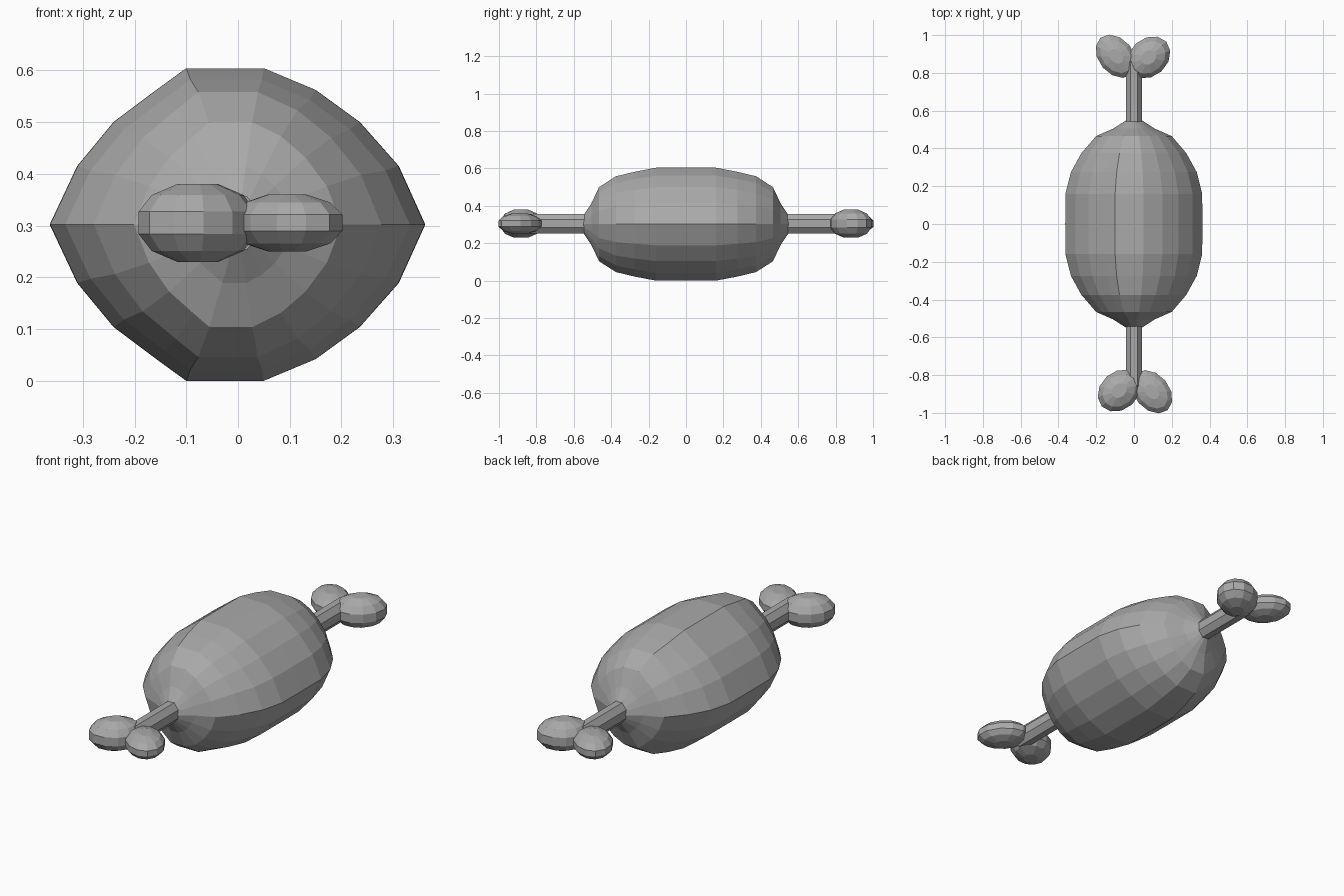
import bpy, bmesh, math
from mathutils import Matrix

if "Cube" in bpy.data.objects:
    bpy.data.objects.remove(bpy.data.objects["Cube"])

ZC = 0.302  # height of the long axis

grey = bpy.data.materials.new("plain grey")
grey.diffuse_color = (0.4, 0.4, 0.4, 1)
grey.use_nodes = True
grey.node_tree.nodes["Principled BSDF"].inputs["Base Color"].default_value = grey.diffuse_color


def loft(name, rings):
    """Skin a list of closed rings and cap both ends."""
    bm = bmesh.new()
    rows = [[bm.verts.new(p) for p in ring] for ring in rings]
    n = len(rows[0])
    for a, b in zip(rows, rows[1:]):
        for i in range(n):
            j = (i + 1) % n
            bm.faces.new((a[i], a[j], b[j], b[i]))
    bm.faces.new(rows[0])
    bm.faces.new(rows[-1])
    bmesh.ops.recalc_face_normals(bm, faces=bm.faces)
    mesh = bpy.data.meshes.new(name)
    bm.to_mesh(mesh)
    bm.free()
    mesh.materials.append(grey)
    obj = bpy.data.objects.new(name, mesh)
    bpy.context.collection.objects.link(obj)
    return obj


# Meat: rounded-diamond section, upper half mirrored below the axis
upper = [(.361, 0), (.31, .113), (.235, .198), (.15, .26), (.05, .302),
         (-.1, .302), (-.155, .262), (-.24, .198), (-.31, .113), (-.363, 0)]
section = upper + [(x, -z) for x, z in upper[-2:0:-1]]

# (distance along y, half width, half height)
half = [(.16, .361, .302), (.275, .332, .28), (.375, .277, .256),
        (.465, .2, .198), (.505, .11, .113), (.55, .04, .045)]
stations = [(-y, w, h) for y, w, h in reversed(half)] + [(0, .362, .302)] + half
loft("meat", [[(x * w / .361, y, ZC + z * h / .302) for x, z in section]
              for y, w, h in stations])


def knob(name, cx, cy, long_r, short_r, height, angle, spin):
    """Flattened, faceted knob with a straight band round its edge."""
    levels = [(-1, .35), (-.72, .78), (-.29, 1), (.29, 1), (.72, .78), (1, .35)]
    turn = Matrix.Rotation(spin, 4, 'Z') @ Matrix.Translation((cx, cy, .305)) \
        @ Matrix.Rotation(angle, 4, 'Z')
    obj = loft(name, [[(long_r * r * math.cos(math.tau * i / 12),
                        short_r * r * math.sin(math.tau * i / 12), height * z)
                       for i in range(12)] for z, r in levels])
    obj.data.transform(turn)


# Bone: shaft with a large and a small knob at each end, turned half round
for end, spin in (("front", 0), ("back", math.pi)):
    s = -1 if spin == 0 else 1
    loft(end + "_shaft", [[(.045 * math.cos(a), s * y, .305 + .056 * math.sin(a))
                           for a in [math.tau * (i + .5) / 8 for i in range(8)]]
                          for y in (.47, .86)])
    knob(end + "_large_knob", -.078, -.882, .125, .1, .075, math.radians(42), spin)
    knob(end + "_small_knob", .095, -.888, .128, .092, .055, math.radians(-50), spin)
